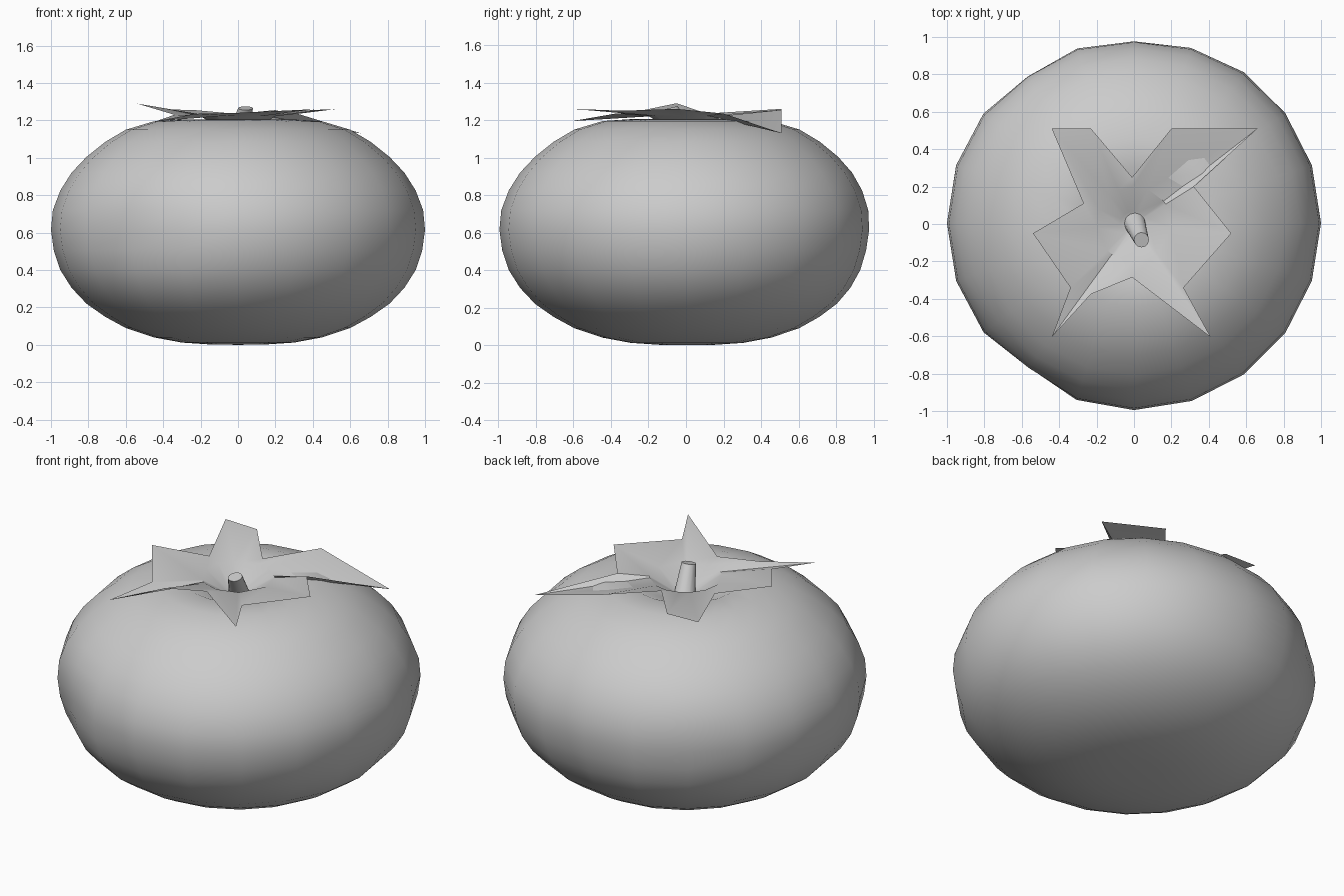
import bpy, math
from mathutils import Vector

if "Cube" in bpy.data.objects:
    bpy.data.objects.remove(bpy.data.objects["Cube"])


def make_mesh(name, verts, faces, angle=40):
    me = bpy.data.meshes.new(name)
    me.from_pydata(verts, [], faces)
    me.update()
    ob = bpy.data.objects.new(name, me)
    bpy.context.collection.objects.link(ob)
    bpy.ops.object.select_all(action='DESELECT')
    ob.select_set(True)
    bpy.context.view_layer.objects.active = ob
    bpy.ops.object.shade_smooth_by_angle(angle=math.radians(angle))
    return ob


def bridge(a, b, n):
    """Quads between two rings starting at vertex a and b."""
    return [(a + i, a + (i + 1) % n, b + (i + 1) % n, b + i) for i in range(n)]


# Fruit: lathed squashed profile, dimpled at the top, with small irregular dents
profile = [(.15, .002), (.3, .012), (.45, .04), (.6, .09), (.71, .15), (.81, .22),
           (.89, .305), (.95, .4), (.985, .505), (1, .615), (.99, .72), (.95, .825),
           (.89, .92), (.81, 1.005), (.71, 1.085), (.6, 1.15), (.45, 1.195),
           (.3, 1.205), (.15, 1.14)]
dents = [(Vector((0, 1, .52)), .03, .4),
         (Vector((-.59, -.81, .6)), .045, .22),
         (Vector((-.6, .8, .6)), .03, .22)]
N = 20
verts = []
for r, z in profile:
    for i in range(N):
        a = 2 * math.pi * i / N
        p = Vector((r * math.cos(a), r * math.sin(a), z))
        k = 1 - sum(d * math.exp(-((p - c).length / w) ** 2) for c, d, w in dents)
        verts.append((p.x * k, p.y * k + .005, z))
faces = []
for j in range(len(profile) - 1):
    faces += bridge(j * N, (j + 1) * N, N)
bottom, top = len(verts), len(verts) + 1
verts += [(0, 0, 0), (0, 0, 1.09)]
last = (len(profile) - 1) * N
for i in range(N):
    faces.append((bottom, (i + 1) % N, i))
    faces.append((top, last + i, last + (i + 1) % N))
make_mesh("fruit", verts, faces)

# Calyx: ragged star leaf sinking to the stem
outline = [(.52, -.05, 1.26), (.32, .2, 1.235), (.66, .51, 1.13), (.2, .51, 1.255),
           (-.01, .25, 1.235), (-.23, .51, 1.255), (-.44, .51, 1.26), (-.27, .11, 1.235),
           (-.54, -.05, 1.29), (-.34, -.34, 1.23), (-.44, -.605, 1.195), (-.23, -.375, 1.235),
           (-.01, -.285, 1.24), (.41, -.605, 1.26), (.265, -.34, 1.25)]
M = len(outline)
verts = []
for r, z in [(.07, 1.14), (.2, 1.222)]:
    for x, y, _ in outline:
        h = math.hypot(x, y)
        verts.append((x / h * r, y / h * r, z))
verts += outline + [(0, 0, 1.125)]
faces = bridge(M, 0, M) + bridge(2 * M, M, M)
faces = [tuple(f) for f in faces]
faces += [(3 * M, i, (i + 1) % M) for i in range(M)]
make_mesh("calyx", verts, faces, 30)

# Stem: short tapered stub leaning forward
S = 12
verts = []
for cx, cy, cz, r, tilt in [(-.002, .02, 1.11, .06, 0), (.04, -.085, 1.265, .04, .25)]:
    for i in range(S):
        a = 2 * math.pi * i / S
        verts.append((cx + r * math.cos(a), cy + r * math.sin(a), cz + tilt * r * math.sin(a)))
faces = bridge(0, S, S) + [tuple(range(S, 2 * S)), tuple(reversed(range(S)))]
make_mesh("stem", verts, faces, 40)
